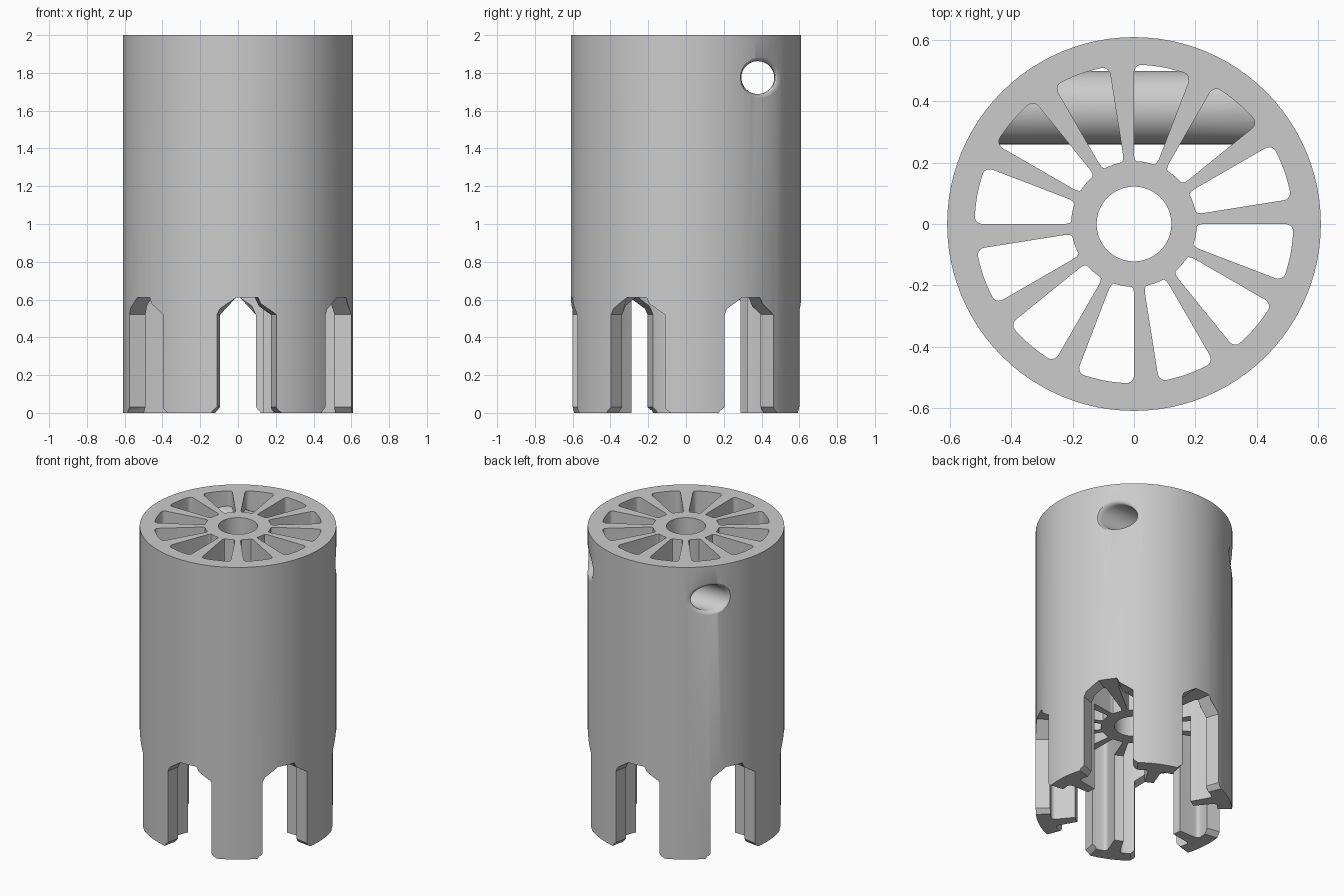
import bpy, bmesh, math
from mathutils import Vector

if "Cube" in bpy.data.objects:
    bpy.data.objects.remove(bpy.data.objects["Cube"], do_unlink=True)

RADIUS, HEIGHT = 0.61, 2.0
SPOKE = math.radians(9)          # angular width of one spoke
STEP = math.radians(30)          # spacing of the spokes
SEGMENTS = 96
LEDGE = 0.61                     # underside of the hub and top of the slots

grey = bpy.data.materials.new("grey plastic")
grey.use_nodes = True
grey.diffuse_color = (0.6, 0.6, 0.6, 1)
grey.node_tree.nodes["Principled BSDF"].inputs["Base Color"].default_value = (0.6, 0.6, 0.6, 1)


def polar(r, angle, z=0.0):
    return Vector((r * math.cos(angle), r * math.sin(angle), z))


def loft(bm, rings):
    """Closed solid through rings with equal point counts."""
    loops = [[bm.verts.new(p) for p in ring] for ring in rings]
    for a, b in zip(loops, loops[1:]):
        for i in range(len(a)):
            j = (i + 1) % len(a)
            bm.faces.new((a[i], a[j], b[j], b[i]))
    bm.faces.new(loops[0][::-1])
    bm.faces.new(loops[-1])


def finish(bm, name):
    bmesh.ops.recalc_face_normals(bm, faces=bm.faces)
    mesh = bpy.data.meshes.new(name)
    bm.to_mesh(mesh)
    bm.free()
    obj = bpy.data.objects.new(name, mesh)
    bpy.context.collection.objects.link(obj)
    mesh.materials.append(grey)
    return obj


def cylinder(name, r, z0, z1, segments=SEGMENTS):
    bm = bmesh.new()
    circle = [polar(r, math.tau * i / segments) for i in range(segments)]
    loft(bm, [[p + Vector((0, 0, z)) for p in circle] for z in (z0, z1)])
    return finish(bm, name)


def cut(target, cutter):
    mod = target.modifiers.new("cut", 'BOOLEAN')
    mod.operation, mod.solver, mod.object = 'DIFFERENCE', 'EXACT', cutter
    bpy.context.view_layer.objects.active = target
    bpy.ops.object.modifier_apply(modifier=mod.name)
    bpy.data.objects.remove(cutter, do_unlink=True)


# Twelve wedge windows with rounded corners
def wedge_windows():
    bm = bmesh.new()
    steps = 8
    for k in range(12):
        angles = [k * STEP + SPOKE + (STEP - SPOKE) * i / steps for i in range(steps + 1)]
        outline = [polar(0.52, a) for a in angles] + [polar(0.205, a) for a in reversed(angles)]
        corners = [outline[i] for i in (0, steps, steps + 1, -1)]
        part = bmesh.new()
        loft(part, [[p + Vector((0, 0, z)) for p in outline] for z in (-0.1, HEIGHT + 0.1)])
        edges = [e for e in part.edges if abs(e.verts[0].co.z - e.verts[1].co.z) > 1
                 and any((e.verts[0].co.xy - c.xy).length < 1e-5 for c in corners)]
        bmesh.ops.bevel(part, geom=edges, offset=0.026, segments=5, profile=0.5,
                        affect='EDGES', clamp_overlap=False)
        temp = bpy.data.meshes.new("wedge")
        part.to_mesh(temp)
        part.free()
        bm.from_mesh(temp)
        bpy.data.meshes.remove(temp)
    return finish(bm, "window_cutter")


# Six slots between the prongs, pointed at the top and flared at the foot
def prong_slots():
    half = [(19.7, -0.02), (17.8, 0.0), (15, 0.03), (15, 0.52), (5.5, LEDGE)]
    profile = half + [(-a, z) for a, z in reversed(half)]
    bm = bmesh.new()
    for k in range(6):
        centre = STEP + SPOKE / 2 + k * 2 * STEP
        loft(bm, [[polar(r, centre + math.radians(a), z) for a, z in profile]
                  for r in (0.25, 0.8)])
    return finish(bm, "slot_cutter")


# Cross tube along x, solid or as a bore with mouths flared at the curved wall
TUBE_Y, TUBE_Z, TURNS = 0.38, 1.775, 48


def tube_ring(r, x_of):
    ring = []
    for i in range(TURNS):
        a = math.tau * i / TURNS
        y = TUBE_Y + r * math.cos(a)
        ring.append(Vector((x_of(y), y, TUBE_Z + r * math.sin(a))))
    return ring


def cross_tube(r):
    bm = bmesh.new()
    loft(bm, [tube_ring(r, lambda y, x=x: x) for x in (-0.8, 0.8)])
    return finish(bm, "tube_solid")


def cross_bore(r):
    def mouth(side):
        rings = []
        for i in range(7):
            t = math.radians(15 * i)
            flare = 1 - math.cos(t)
            depth = 0.04 * (1 - math.sin(t))
            ring = []
            for j in range(TURNS):
                a = math.tau * j / TURNS
                grow = 0.006 + 0.017 * (1 + math.cos(a))
                rr = r + grow * flare
                y = TUBE_Y + rr * math.cos(a)
                x = math.sqrt(RADIUS ** 2 - y * y) - depth + (0.002 if i == 6 else 0)
                ring.append(Vector((side * x, y, TUBE_Z + rr * math.sin(a))))
            rings.append(ring)
        rings.append([p + Vector((side * 0.2, 0, 0)) for p in rings[-1]])
        return rings
    bm = bmesh.new()
    loft(bm, mouth(-1)[::-1] + mouth(1))
    return finish(bm, "bore_cutter")


# Assemble: windows leave the cross tube standing inside the body
windows = wedge_windows()
cut(windows, cross_tube(0.12))
body = cylinder("slotted_cylinder_body", RADIUS, 0, HEIGHT)
cut(body, windows)
cut(body, cylinder("hub_hole_cutter", 0.122, -0.1, HEIGHT + 0.1, 64))
cut(body, cylinder("lower_bore_cutter", 0.373, -0.1, LEDGE))
cut(body, prong_slots())
cut(body, cross_bore(0.087))

bpy.ops.object.select_all(action='DESELECT')
body.select_set(True)
bpy.context.view_layer.objects.active = body
bpy.ops.object.shade_smooth_by_angle(angle=math.radians(25))
